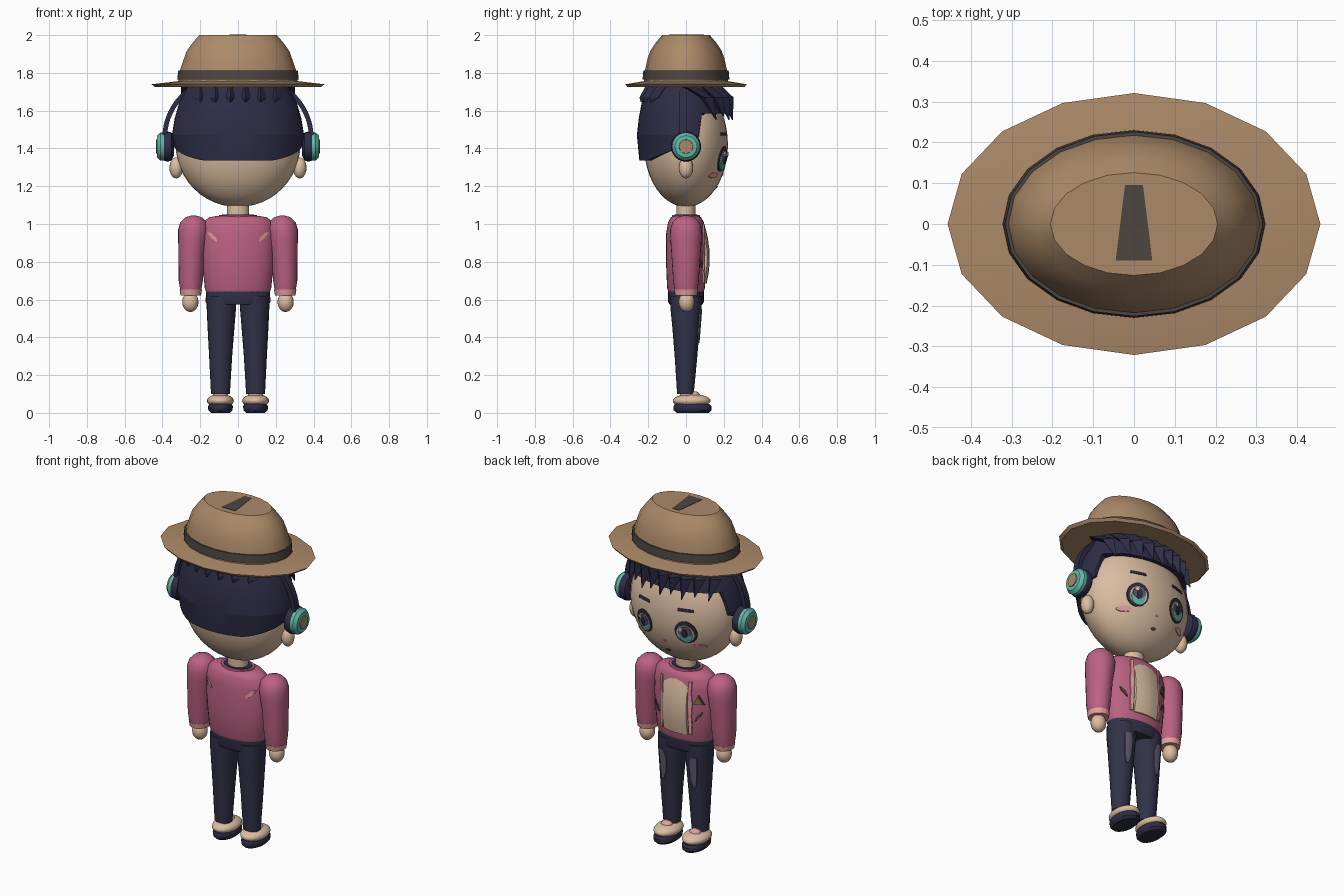
import bpy, bmesh, math
from mathutils import Vector

cube = bpy.data.objects.get("Cube")
if cube:
    bpy.data.objects.remove(cube, do_unlink=True)


def material(name, rgb):
    lin = [(c / 255 / 12.92) if c < 11 else ((c / 255 + 0.055) / 1.055) ** 2.4 for c in rgb]
    m = bpy.data.materials.new(name)
    m.use_nodes = True
    m.diffuse_color = (*lin, 1)
    bsdf = m.node_tree.nodes["Principled BSDF"]
    bsdf.inputs["Base Color"].default_value = (*lin, 1)
    bsdf.inputs["Roughness"].default_value = 0.8
    return m


SKIN = material("skin", (219, 189, 161))
FELT = material("tan_felt", (172, 138, 105))
BAND = material("dark_grey", (77, 70, 66))
HAIR = material("navy_hair", (46, 44, 70))
DENIM = material("dark_denim", (50, 50, 73))
ROSE = material("rose_jacket", (187, 98, 130))
PINK = material("light_pink", (228, 160, 158))
TEAL = material("teal", (96, 185, 168))
FADED = material("faded_denim", (98, 90, 114))
OLIVE = material("olive", (140, 118, 62))


def finish(name, bm, mat, angle=40):
    bmesh.ops.remove_doubles(bm, verts=bm.verts, dist=1e-5)
    bmesh.ops.recalc_face_normals(bm, faces=bm.faces)
    me = bpy.data.meshes.new(name)
    bm.to_mesh(me)
    bm.free()
    me.materials.append(mat)
    me.shade_smooth()
    me.set_sharp_from_angle(angle=math.radians(angle))
    ob = bpy.data.objects.new(name, me)
    bpy.context.collection.objects.link(ob)
    return ob


def skin(name, sections, mat, caps=True, angle=40):
    """Bridge a list of closed cross-sections with equal point counts."""
    bm = bmesh.new()
    rows = [[bm.verts.new(p) for p in s] for s in sections]
    n = len(rows[0])
    for a, b in zip(rows, rows[1:]):
        for i in range(n):
            j = (i + 1) % n
            bm.faces.new((a[i], a[j], b[j], b[i]))
    if caps:
        bm.faces.new(rows[0])
        bm.faces.new(rows[-1])
    return finish(name, bm, mat, angle)


def ring(z, rx, ry, cx=0, cy=0, n=24):
    return [(cx + rx * math.cos(2 * math.pi * i / n), cy + ry * math.sin(2 * math.pi * i / n), z)
            for i in range(n)]


def loft(name, rings, mat, n=24, angle=40):
    return skin(name, [ring(*r, n=n) for r in
                       [tuple(r) + (0, 0)[:5 - len(r)] for r in rings]], mat, angle=angle)


def ellipsoid(name, centre, radii, mat, seg=24):
    bm = bmesh.new()
    bmesh.ops.create_uvsphere(bm, u_segments=seg, v_segments=seg * 2 // 3, radius=1)
    for v in bm.verts:
        v.co = Vector(a + b * c for a, b, c in zip(centre, radii, v.co))
    return finish(name, bm, mat)


def disc_x(name, profile, side, mat, z=1.41):
    """Turned part whose axis is x; profile holds (x, radius)."""
    skin(name, [[(side * x, r * math.cos(t * math.pi / 12), z + r * math.sin(t * math.pi / 12))
                 for t in range(24)] for x, r in profile], mat)


def patch(name, rows, surf, mat, lift=0.004, depth=0.008, sign=1, cols=4):
    """Thin plate following a surface; rows hold (z, x0, x1)."""
    secs = []
    for z, x0, x1 in rows:
        xs = [x0 + (x1 - x0) * i / cols for i in range(cols + 1)]
        front = [(x, sign * (surf(x, z) + lift), z) for x in xs]
        back = [(x, sign * (surf(x, z) + lift - depth), z) for x in reversed(xs)]
        secs.append(front + back)
    return skin(name, secs, mat)


def oval(cx, cz, rx, rz, n=10):
    return [(cz - rz * math.cos(math.pi * i / n), cx - rx * max(math.sin(math.pi * i / n), .03),
             cx + rx * max(math.sin(math.pi * i / n), .03)) for i in range(n + 1)]


def face_y(x, z):
    return 0.222 * math.sqrt(max(0.02, 1 - (x / .33) ** 2 - ((z - 1.42) / .33) ** 2))


def chest_y(x, z):
    return 0.105 * math.sqrt(max(0.02, 1 - (x / .195) ** 2))


# Hat
loft("hat_brim", [(1.738, .2, .14), (1.724, .44, .31), (1.74, .457, .321), (1.758, .30, .21)], FELT, 16, 30)
loft("hat_crown", [(1.74, .315, .223), (1.80, .312, .22), (1.87, .288, .205), (1.915, .272, .19),
                   (1.96, .24, .16), (2.0, .205, .126)], FELT, 20)
loft("hat_band", [(1.765, .322, .23), (1.812, .316, .226)], BAND, 20)
skin("hat_top_strip", [[(-.045, -.09, z), (.045, -.09, z), (.022, .095, z), (-.022, .095, z)]
                       for z in (1.996, 2.002)], BAND)

# Head, ears and neck
ellipsoid("head", (0, 0, 1.42), (.33, .222, .33), SKIN, 36)
loft("neck", [(1.0, .058, .05), (1.13, .058, .05)], SKIN)
for s in (-1, 1):
    ellipsoid("ear", (s * .327, 0, 1.297), (.036, .038, .056), SKIN, 16)

# Hair cap: long at the back, rising along the sides, cut high at the front
PROF = [(1.335, .325, .232), (1.47, .35, .245), (1.56, .335, .235), (1.64, .312, .22), (1.74, .262, .185)]


def hair_r(z):
    for a, b in zip(PROF, PROF[1:]):
        if z <= b[0]:
            t = (z - a[0]) / (b[0] - a[0])
            return a[1] + t * (b[1] - a[1]), a[2] + t * (b[2] - a[2])
    return PROF[-1][1:]


def hair_point(i, level, tuck=1.0, n=56):
    c, sn = math.cos(2 * math.pi * i / n), math.sin(2 * math.pi * i / n)
    y = .24 * sn
    low = 1.585 if y > .085 else 1.335 + .4 * max(0, y + .2)
    z = max(level, low)
    rx, ry = hair_r(z)
    return (rx * c * tuck, (ry * sn - .015) * tuck, z)


levels = [(1.3, .9)] + [(p[0], 1.0) for p in PROF]
skin("hair_cap", [[hair_point(i, z, k) for i in range(56)] for z, k in levels], HAIR, angle=12)


# Fringe spikes at the front, small tufts at the back
def spike(name, x, sign, stick, tip_z, w):
    def y(z):
        rx, ry = hair_r(z)
        return ry * math.sqrt(max(0, 1 - (x / rx) ** 2)) + (-.015 if sign > 0 else .015)
    secs = []
    for z, k, out in ((1.735, 1, .0), (1.67, 1, stick), (tip_z, .06, stick * .6)):
        yy = y(z) + out
        secs.append([(x - w * k, sign * (yy - .035 * k), z), (x, sign * (yy + .012 * k), z),
                     (x + w * k, sign * (yy - .035 * k), z), (x, sign * (yy - .06 * k), z)])
    skin(name, secs, HAIR, angle=10)


for i in range(9):
    spike("fringe_spike", -.26 + .065 * i, 1, .045, 1.55 + .02 * (i % 2), .042)
for i in range(6):
    spike("back_tuft", -.2 + .08 * i, -1, .012, 1.645, .04)

# Headphones
arc = [math.pi * i / 32 for i in range(33)]
skin("headphone_band", [[(r * math.cos(t), y, 1.46 + (r - .05) * math.sin(t))
                         for r, y in ((.375, -.035), (.4, -.035), (.4, .005), (.375, .005))]
                        for t in arc], HAIR)
for s in (-1, 1):
    disc_x("ear_cushion", [(.34, .05), (.352, .074), (.375, .08), (.398, .072)], s, HAIR)
    disc_x("ear_cup", [(.392, .074), (.41, .074), (.428, .058), (.431, .03)], s, TEAL)
    disc_x("ear_cup_centre", [(.425, .038), (.435, .036)], s, FELT)

# Face
for s in (-1, 1):
    x = s * .135
    patch("eye_outline", oval(x, 1.345, .06, .068), face_y, HAIR, .004)
    patch("eye_white", oval(x, 1.338, .048, .052), face_y, SKIN, .007)
    patch("iris", oval(x, 1.335, .038, .05), face_y, TEAL, .010)
    patch("iris_top", oval(x, 1.353, .035, .032), face_y, FADED, .013)
    patch("pupil", oval(x, 1.343, .016, .027), face_y, HAIR, .016)
    patch("eye_glint", oval(x + .018, 1.368, .01, .012), face_y, SKIN, .018)
    patch("eyebrow", [(1.468, x - .045, x + .045), (1.484, x - .04, x + .04)], face_y, HAIR)
    patch("cheek", oval(s * .19, 1.258, .036, .014), face_y, PINK)
patch("mouth", oval(0, 1.195, .015, .007), face_y, BAND)
patch("nose", oval(0, 1.262, .009, .006), face_y, PINK)

# Jacket body
loft("jacket_body", [(.632, .165, .09), (.66, .176, .1), (.8, .19, .106), (.95, .195, .105),
                     (1.01, .182, .095), (1.035, .155, .08), (1.043, .11, .065)], ROSE, 32)
loft("collar", [(1.02, .108, .078), (1.048, .1, .072)], ROSE)
loft("collar_inside", [(1.03, .085, .06), (1.051, .085, .06)], HAIR)


# Shirt panel, lapels and jacket marks
def shirt_y(x, z):
    return .122 - .9 * (z - .82) ** 2 - 2.2 * x * x


patch("shirt_front", [(z, -.078, .078) for z in (.685, .74, .8, .86, .92, .97, 1.01)],
      shirt_y, SKIN, .004, .05)
for s in (-1, 1):
    patch("lapel_edge", [(z, s * (.088 - w), s * (.1 + w)) for z, w in
                         ((.69, .0), (.75, .004), (.8, 0), (.87, .005), (.93, 0), (1.0, .002))],
          chest_y, PINK, .005)
    patch("jacket_slash", [(.77, s * .115, s * .12), (.80, s * .125, s * .145), (.825, s * .15, s * .155)],
          chest_y, BAND)
    patch("back_slash", [(.908, s * .112, s * .12), (.925, s * .113, s * .14), (.955, s * .145, s * .165)],
          chest_y, PINK, sign=-1)
patch("badge_rim", [(.87, -.165, -.108), (.925, -.139, -.134)], chest_y, BAND, .004)
patch("badge", [(.876, -.156, -.117), (.914, -.138, -.135)], chest_y, OLIVE, .007)

# Arms and hands
for s in (-1, 1):
    loft("sleeve", [(.645, s * .0 + .055, .06, s * .25, 0), (.70, .064, .068, s * .25, 0),
                    (.85, .07, .078, s * .245, 0), (.92, .077, .083, s * .24, 0),
                    (.97, .08, .084, s * .237, 0), (1.01, .07, .072, s * .235, 0),
                    (1.035, .045, .047, s * .235, 0), (1.045, .012, .013, s * .235, 0)], ROSE)
    loft("cuff", [(.622, .054, .058, s * .25, 0), (.652, .059, .063, s * .25, 0)], PINK)
    ellipsoid("hand", (s * .252, .003, .587), (.043, .042, .053), SKIN, 16)

# Trousers and shoes
loft("trouser_hips", [(.575, .165, .088), (.59, .172, .095), (.652, .168, .094)], DENIM, 28)


def leg_y(x, z):
    k = (z - .1) / .5
    r = .05 + .03 * k
    return (.045 + .04 * k) * math.sqrt(max(.05, 1 - ((abs(x) - .091) / r) ** 2))


for s in (-1, 1):
    loft("trouser_leg", [(.1, .05, .044, s * .093, -.003), (.3, .061, .06, s * .092, 0),
                         (.45, .071, .072, s * .09, 0), (.56, .078, .083, s * .088, 0),
                         (.62, .078, .085, s * .088, 0)], DENIM)
    patch("faded_patch", [(.37, s * .095, s * .11), (.42, s * .08, s * .118), (.5, s * .075, s * .122),
                          (.55, s * .09, s * .125)], leg_y, FADED, .005)
    loft("sock", [(.06, .04, .038, s * .093, .005), (.115, .04, .038, s * .093, .005)], PINK)
    ellipsoid("shoe_tongue", (s * .093, .045, .092), (.034, .03, .022), PINK, 16)
    ellipsoid("shoe_upper", (s * .093, .03, .064), (.071, .1, .036), SKIN)
    loft("shoe_sole", [(0, .05, .085, s * .093, .035), (.014, .064, .1, s * .093, .035),
                       (.034, .066, .101, s * .093, .034), (.046, .06, .092, s * .093, .032)], HAIR)
